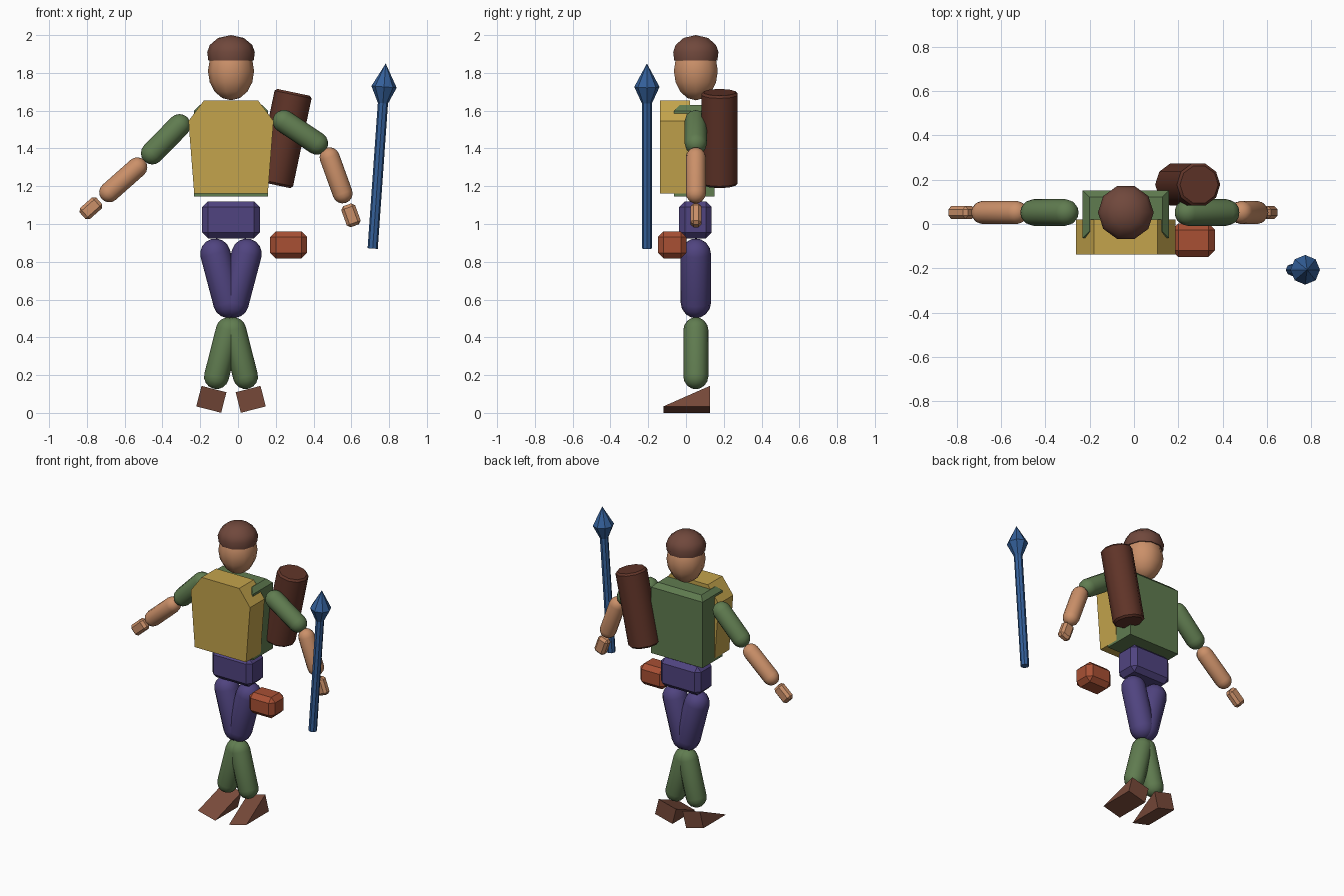
import bpy, bmesh
from math import sin, cos, pi, radians
from mathutils import Vector, Matrix

if "Cube" in bpy.data.objects:
    bpy.data.objects.remove(bpy.data.objects["Cube"])

MID = -0.037   # x of the body's centre line
BY = 0.052     # y of the body's centre plane


def material(name, hexcol):
    m = bpy.data.materials.new(name)
    rgb = [int(hexcol[i:i + 2], 16) / 255 for i in (0, 2, 4)]
    m.diffuse_color = [((c + 0.055) / 1.055) ** 2.4 for c in rgb] + [1]
    m.use_nodes = True
    m.node_tree.nodes["Principled BSDF"].inputs["Base Color"].default_value = m.diffuse_color
    return m


SKIN = material("skin", "CB9069")
HAIR = material("hair_brown", "70483C")
GREEN = material("green_cloth", "607C50")
YELLOW = material("yellow_panel", "C4A44C")
PURPLE = material("purple_cloth", "504480")
LEATHER = material("red_leather", "A85034")
BROWN = material("brown_leather", "603428")
BOOT = material("boot_brown", "784A3A")
BLUE = material("blue_metal", "34609A")


def finish(name, bm, mat, smooth=0):
    bmesh.ops.recalc_face_normals(bm, faces=bm.faces[:])
    me = bpy.data.meshes.new(name)
    bm.to_mesh(me)
    bm.free()
    me.materials.append(mat)
    ob = bpy.data.objects.new(name, me)
    bpy.context.collection.objects.link(ob)
    if smooth:
        bpy.ops.object.select_all(action='DESELECT')
        ob.select_set(True)
        bpy.context.view_layer.objects.active = ob
        bpy.ops.object.shade_smooth_by_angle(angle=radians(smooth))
    return ob


def aim(origin, direction):
    q = Vector((0, 0, 1)).rotation_difference(Vector(direction))
    return Matrix.Translation(origin) @ q.to_matrix().to_4x4()


def lathe(name, profile, origin, mat, direction=(0, 0, 1), segs=12, smooth=40):
    """Revolve (radius, height) points around an axis; open ends are capped."""
    bm = bmesh.new()
    rings = []
    for r, h in profile:
        if r < 1e-5:
            rings.append([bm.verts.new((0, 0, h))])
        else:
            rings.append([bm.verts.new((r * cos(2 * pi * i / segs), r * sin(2 * pi * i / segs), h))
                          for i in range(segs)])
    for a, b in zip(rings, rings[1:]):
        for i in range(segs):
            j = (i + 1) % segs
            quad = [a[i % len(a)], a[j % len(a)], b[j % len(b)], b[i % len(b)]]
            bm.faces.new(list(dict.fromkeys(quad)))
    for ring in (rings[0], rings[-1]):
        if len(ring) > 1:
            bm.faces.new(ring)
    bm.transform(aim(origin, direction))
    return finish(name, bm, mat, smooth)


def capsule(name, a, b, r, mat):
    """Rounded limb between two (x, z) centres in the body plane."""
    a, b = Vector((a[0], BY, a[1])), Vector((b[0], BY, b[1]))
    length = (b - a).length
    arc = [i * pi / 8 for i in range(5)]
    prof = [(r * sin(t), -r * cos(t)) for t in arc]
    prof += [(r * cos(t), length + r * sin(t)) for t in arc]
    return lathe(name, prof, a, mat, b - a)


def box(name, centre, size, mat, bevel=0.0, direction=(0, 0, 1), top_only=False):
    bm = bmesh.new()
    bmesh.ops.create_cube(bm, size=1, matrix=Matrix.Diagonal((*size, 1)))
    edges = [e for e in bm.edges if not top_only or all(v.co.z > 0 for v in e.verts)]
    if bevel:
        bmesh.ops.bevel(bm, geom=edges, offset=bevel, segments=1, affect='EDGES')
    bm.transform(aim(centre, direction))
    return finish(name, bm, mat)


def prism(name, points, depth, mat, matrix):
    """Extrude a closed profile of 3D points along a depth vector."""
    bm = bmesh.new()
    face = bm.faces.new([bm.verts.new(p) for p in points])
    ext = bmesh.ops.extrude_face_region(bm, geom=[face], use_keep_orig=True)
    bmesh.ops.translate(bm, vec=depth,
                        verts=[v for v in ext['geom'] if isinstance(v, bmesh.types.BMVert)])
    bm.transform(matrix)
    return finish(name, bm, mat)


# Head and hair
lathe("head", [(0.122 * sin(i * pi / 8), -0.155 * cos(i * pi / 8)) for i in range(9)],
      (MID, BY, 1.81), SKIN, segs=10)
lathe("hair", [(0.12, 1.865), (0.126, 1.91), (0.112, 1.948), (0.068, 1.985), (0, 2.0)],
      (MID, BY, 0), HAIR, segs=10)

# Torso, chest panel and hips
box("torso", (MID, 0.044, 1.388), (0.39, 0.216, 0.483), GREEN, 0.03, top_only=True)
half = [(0.195, 1.162), (0.225, 1.545), (0.143, 1.655)]
outline = half + [(-x, z) for x, z in reversed(half)]
prism("chest_panel", [(x, -0.138, z) for x, z in outline], (0, 0.158, 0), YELLOW,
      Matrix.Translation((MID, 0, 0)))
box("hips", (MID, 0.05, 1.022), (0.305, 0.172, 0.195), PURPLE, 0.03)

# Arms: upper arm, forearm and hand on each side
arms = {
    "left": [(-0.31, 1.522), (-0.454, 1.375), (-0.533, 1.30), (-0.682, 1.168), (-0.779, 1.083)],
    "right": [(0.243, 1.544), (0.417, 1.427), (0.485, 1.353), (0.554, 1.162), (0.598, 1.046)],
}
for side, (s, e, f, w, h) in arms.items():
    capsule(side + "_upper_arm", s, e, 0.06, GREEN)
    capsule(side + "_forearm", f, w, 0.053, SKIN)
    box(side + "_hand", (h[0], BY, h[1]), (0.078, 0.058, 0.118), SKIN, 0.016,
        (w[0] - f[0], 0, w[1] - f[1]))

# Legs: thigh, shin and wedge boot, mirrored about the centre line
for side, s in (("left", -1), ("right", 1)):
    capsule(side + "_thigh", (MID + s * 0.083, 0.843), (MID + s * 0.014, 0.582), 0.08, PURPLE)
    capsule(side + "_shin", (MID + s * 0.014, 0.44), (MID + s * 0.077, 0.192), 0.066, GREEN)
    prism(side + "_boot", [(-0.068, -0.12, 0), (-0.068, 0.126, 0), (-0.068, 0.126, 0.112)],
          (0.136, 0, 0), BOOT, aim((MID + s * 0.118, 0, 0.0175), (-s * 0.255, 0, 1)))

# Pouch on the hip
box("pouch", (0.268, -0.073, 0.889), (0.196, 0.152, 0.143), LEATHER, 0.03)

# Back roll, leaning outward
top, bottom = Vector((0.294, 0.178, 1.697)), Vector((0.191, 0.178, 1.208))
length = (top - bottom).length
lathe("back_roll", [(0.088, 0), (0.1, 0.012), (0.1, length - 0.012), (0.088, length)],
      bottom, BROWN, top - bottom, segs=10)

# Spear: shaft and pointed head
lean = Vector((0.069, 0, 0.98))
foot = Vector((0.713, -0.207, 0.87))
lathe("spear_shaft", [(0.027, 0), (0.027, 0.79)], foot, BLUE, lean, segs=8)
lathe("spear_head", [(0.024, 0.765), (0.067, 0.858), (0, 0.982)], foot, BLUE, lean, segs=8, smooth=30)
